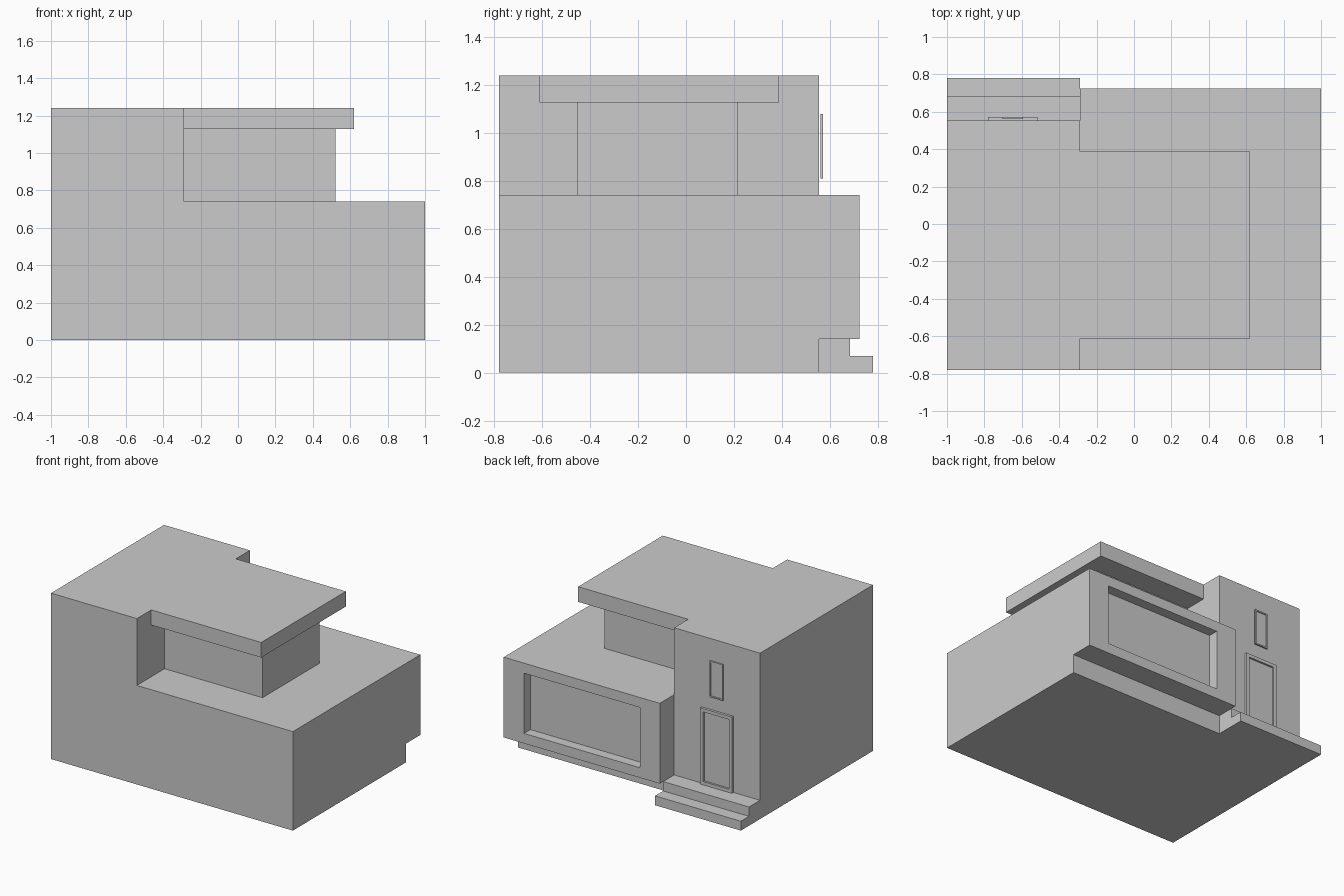
import bpy, bmesh
from mathutils import Vector

if "Cube" in bpy.data.objects:
    bpy.data.objects.remove(bpy.data.objects["Cube"])


def box(name, x, y, z):
    """Box from (min, max) ranges."""
    bm = bmesh.new()
    bmesh.ops.create_cube(bm, size=1)
    for v in bm.verts:
        v.co = Vector([r[0] if c < 0 else r[1] for c, r in zip(v.co, (x, y, z))])
    mesh = bpy.data.meshes.new(name)
    bm.to_mesh(mesh)
    bm.free()
    ob = bpy.data.objects.new(name, mesh)
    bpy.context.collection.objects.link(ob)
    return ob


def combine(target, other, operation):
    """Apply a boolean and remove the operand."""
    mod = target.modifiers.new(operation.lower(), 'BOOLEAN')
    mod.operation, mod.solver, mod.object = operation, 'EXACT', other
    bpy.context.view_layer.objects.active = target
    bpy.ops.object.modifier_apply(modifier=mod.name)
    bpy.data.objects.remove(other, do_unlink=True)


def framed_panel(name, x, y, z, border, depth):
    """Box whose back (+y) face is inset and pushed in, leaving a frame."""
    ob = box(name, x, y, z)
    bm = bmesh.new()
    bm.from_mesh(ob.data)
    face = max(bm.faces, key=lambda f: f.calc_center_median().y)
    bmesh.ops.inset_region(bm, faces=[face], thickness=border)
    inner = bmesh.ops.extrude_discrete_faces(bm, faces=[face])['faces']
    bmesh.ops.translate(bm, verts=inner[0].verts[:], vec=(0, -depth, 0))
    bm.to_mesh(ob.data)
    bm.free()


FRONT, WALL, SPLIT = -0.78, 0.554, -0.29

# House shell: ground floor, overhanging wing, tower, upper room, roof, steps
house = box("house", (-1, 1), (FRONT, WALL), (0, 0.74))
for name, x, y, z in (
    ("tower", (-1, SPLIT), (FRONT, WALL), (0, 1.24)),
    ("wing_overhang", (SPLIT, 1), (FRONT, 0.724), (0.14, 0.74)),
    ("upper_room", (-0.5, 0.52), (-0.453, 0.217), (0.5, 1.2)),
    ("flat_roof", (-0.5, 0.62), (-0.611, 0.388), (1.127, 1.24)),
    ("upper_step", (-1, SPLIT), (0.3, 0.684), (0, 0.14)),
    ("lower_step", (-1, SPLIT), (0.3, 0.78), (0, 0.07)),
):
    combine(house, box(name, x, y, z), 'UNION')

# Recessed picture window in the wing
combine(house, box("window_cutter", (-0.125, 0.832), (0.649, 0.9), (0.215, 0.665)),
        'DIFFERENCE')

# Merge coplanar faces
bm = bmesh.new()
bm.from_mesh(house.data)
bmesh.ops.remove_doubles(bm, verts=bm.verts, dist=1e-5)
bmesh.ops.dissolve_limit(bm, angle_limit=0.01, verts=bm.verts, edges=bm.edges)
bm.to_mesh(house.data)
bm.free()

# Entrance door and the small window above it
framed_panel("door", (-0.78, -0.517), (WALL, 0.572), (0.14, 0.71), 0.035, 0.014)
framed_panel("small_window", (-0.703, -0.593), (0.562, 0.572), (0.81, 1.08), 0.013, 0.007)
